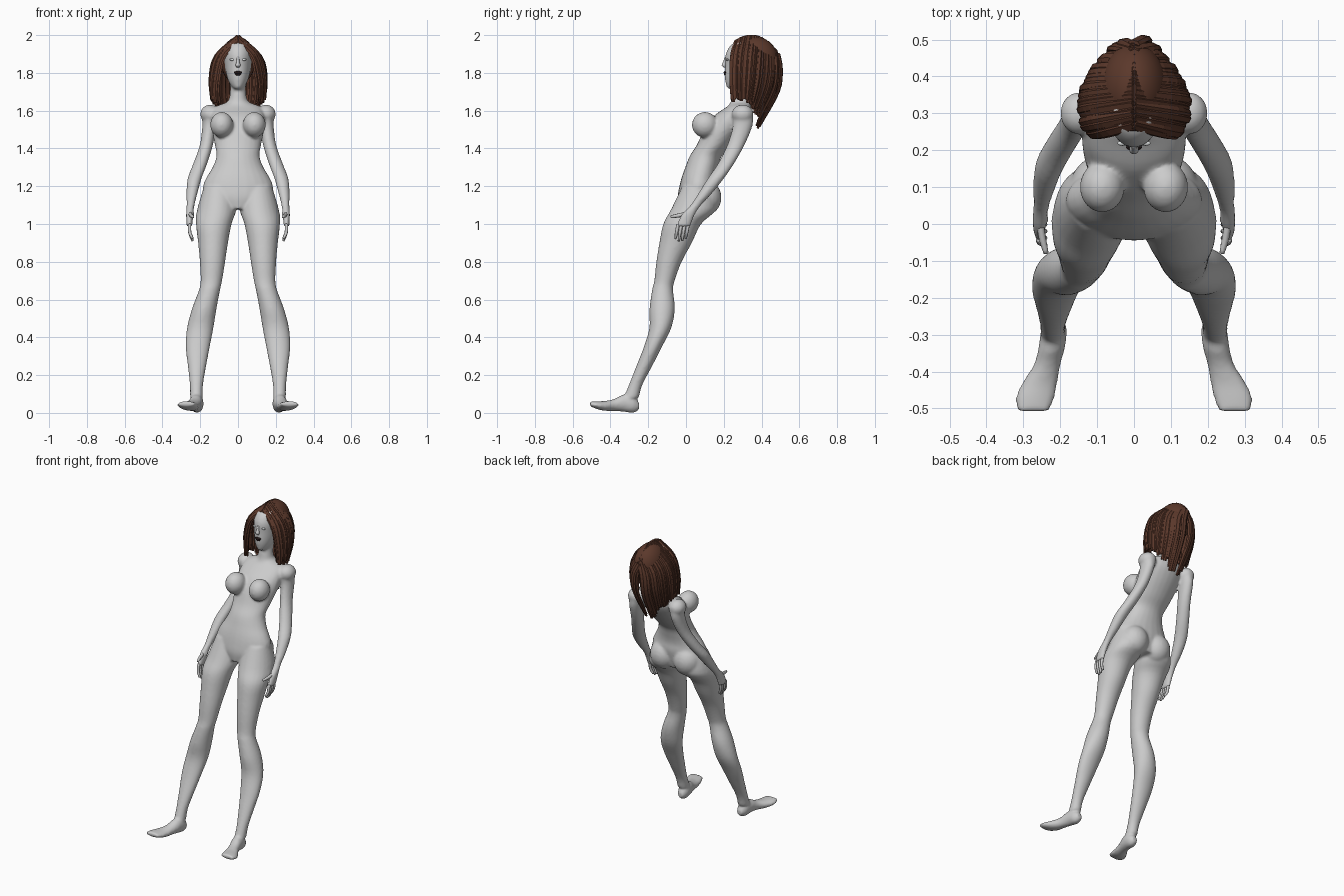
import bpy
import bmesh
import random
from math import cos, sin, tau
from mathutils import Vector, Matrix

random.seed(4)
cube = bpy.data.objects.get("Cube")
if cube:
    bpy.data.objects.remove(cube, do_unlink=True)


def material(name, colour):
    mat = bpy.data.materials.new(name)
    mat.use_nodes = True
    mat.diffuse_color = (*colour, 1)
    mat.node_tree.nodes["Principled BSDF"].inputs["Base Color"].default_value = (*colour, 1)
    return mat


GREY = material("pale grey", (0.6, 0.6, 0.6))
BROWN = material("hair brown", (0.105, 0.04, 0.024))
DARK = material("lip black", (0.015, 0.008, 0.008))
WHITE = material("eye white", (0.75, 0.77, 0.77))


def catmull(keys, steps):
    """Smooth list of vectors running through the keys."""
    keys = [Vector(k) for k in keys]
    pts = [keys[0] * 2 - keys[1]] + keys + [keys[-1] * 2 - keys[-2]]
    out = []
    for a, b, c, d in zip(pts, pts[1:], pts[2:], pts[3:]):
        for i in range(steps):
            t = i / steps
            out.append((b * 2 + (c - a) * t + (a * 2 - b * 5 + c * 4 - d) * t ** 2
                        + (b * 3 - a - c * 3 + d) * t ** 3) / 2)
    return out + [keys[-1]]


def skin(bm, frames, sides):
    """Bridge elliptical rings given as (centre, u, v) and cap the ends."""
    rings = [[bm.verts.new(c + u * cos(tau * i / sides) + v * sin(tau * i / sides))
              for i in range(sides)] for c, u, v in frames]
    for r, q in zip(rings, rings[1:]):
        for i in range(sides):
            j = (i + 1) % sides
            bm.faces.new((r[i], r[j], q[j], q[i]))
    bm.faces.new(rings[0])
    bm.faces.new(rings[-1])


def loft(bm, keys, side=1, axis="z", steps=4, sides=24):
    """Keys are x, y, z, half width, half depth (or half height along y)."""
    second = Vector((0, 1, 0)) if axis == "z" else Vector((0, 0, 1))
    frames = []
    for x, y, z, a, b in catmull(keys, steps):
        frames.append((Vector((x * side, y, z)), Vector((a, 0, 0)), second * b))
    skin(bm, frames, sides)


def ball(bm, centre, radii, side=1):
    place = Matrix.Translation((centre[0] * side, centre[1], centre[2]))
    bmesh.ops.create_uvsphere(bm, u_segments=24, v_segments=14, radius=1,
                              matrix=place @ Matrix.Diagonal((*radii, 1)))


def tube(bm, points, width, thick, centre, sides=6):
    """Flattened tube whose broad side faces away from the centre."""
    frames = []
    for i, p in enumerate(points):
        t = (points[min(i + 1, len(points) - 1)] - points[max(i - 1, 0)]).normalized()
        u = t.cross(p - centre).normalized()
        taper = 1 - 0.35 * (i / (len(points) - 1)) ** 3
        frames.append((p, u * width * taper, u.cross(t) * thick * taper))
    skin(bm, frames, sides)


def finish(name, bm, mat, smooth=True):
    bmesh.ops.recalc_face_normals(bm, faces=bm.faces)
    mesh = bpy.data.meshes.new(name)
    bm.to_mesh(mesh)
    bm.free()
    mesh.materials.append(mat)
    obj = bpy.data.objects.new(name, mesh)
    bpy.context.collection.objects.link(obj)
    for p in mesh.polygons:
        p.use_smooth = smooth
    return obj


# Body: overlapping limbs fused into one skin
torso = [(0.05, 1.08, 0.08, 0.09), (0.055, 1.14, 0.17, 0.1), (0.065, 1.2, 0.185, 0.1),
         (0.07, 1.25, 0.165, 0.092), (0.083, 1.3, 0.135, 0.087), (0.105, 1.36, 0.114, 0.085),
         (0.15, 1.42, 0.123, 0.092), (0.2, 1.5, 0.138, 0.105), (0.245, 1.57, 0.14, 0.1),
         (0.28, 1.62, 0.12, 0.065), (0.288, 1.645, 0.06, 0.052), (0.29, 1.68, 0.044, 0.045),
         (0.3, 1.73, 0.042, 0.045), (0.31, 1.79, 0.045, 0.05)]
head = [(0.25, 1.715, 0.02, 0.03), (0.275, 1.74, 0.043, 0.064), (0.292, 1.78, 0.059, 0.087),
        (0.313, 1.84, 0.071, 0.106), (0.32, 1.9, 0.075, 0.11), (0.325, 1.95, 0.062, 0.085),
        (0.33, 1.975, 0.03, 0.04)]
leg = [(0.1, 0.06, 1.2, 0.08, 0.08), (0.112, 0.04, 1.08, 0.103, 0.118),
       (0.128, -0.02, 1, 0.094, 0.1), (0.132, -0.055, 0.9, 0.079, 0.086),
       (0.135, -0.09, 0.8, 0.067, 0.067), (0.141, -0.114, 0.7, 0.057, 0.054),
       (0.151, -0.124, 0.65, 0.056, 0.056), (0.179, -0.126, 0.55, 0.065, 0.067),
       (0.2, -0.136, 0.45, 0.07, 0.058), (0.213, -0.175, 0.35, 0.064, 0.048),
       (0.217, -0.22, 0.25, 0.049, 0.042), (0.22, -0.266, 0.15, 0.035, 0.036),
       (0.22, -0.29, 0.08, 0.034, 0.04)]
foot = [(0.215, -0.248, 0.036, 0.018, 0.02), (0.217, -0.28, 0.045, 0.034, 0.045),
        (0.222, -0.33, 0.052, 0.036, 0.046), (0.235, -0.38, 0.042, 0.036, 0.032),
        (0.255, -0.43, 0.037, 0.048, 0.026), (0.268, -0.47, 0.041, 0.053, 0.021),
        (0.274, -0.508, 0.048, 0.045, 0.013)]
arm = [(0.145, 0.3, 1.59, 0.045, 0.055), (0.152, 0.3, 1.52, 0.037, 0.052),
       (0.167, 0.265, 1.42, 0.035, 0.046), (0.2, 0.212, 1.32, 0.037, 0.043),
       (0.23, 0.157, 1.24, 0.037, 0.043), (0.244, 0.1, 1.16, 0.029, 0.036),
       (0.251, 0.052, 1.1, 0.021, 0.028), (0.256, 0.012, 1.05, 0.019, 0.036),
       (0.257, -0.015, 0.985, 0.015, 0.037)]

bm = bmesh.new()
for keys in (torso, head):
    loft(bm, [(0, *k) for k in keys])
for s in (1, -1):
    loft(bm, leg, s)
    loft(bm, foot, s, axis="y")
    loft(bm, arm, s)
    ball(bm, (0.148, 0.3, 1.582), (0.052, 0.058, 0.05), s)       # shoulder
    ball(bm, (0.086, 0.1, 1.525), (0.061, 0.069, 0.068), s)      # chest
    ball(bm, (0.085, 0.1, 1.14), (0.088, 0.088, 0.095), s)       # seat
body = finish("body", bm, GREY)
remesh = body.modifiers.new("fuse", "REMESH")
remesh.mode = "VOXEL"
remesh.voxel_size = 0.008
remesh.use_smooth_shade = True
soften = body.modifiers.new("soften", "SMOOTH")
soften.factor = 0.5
soften.iterations = 6

# Hands: four fingers and a thumb
for s, label in ((1, "left"), (-1, "right")):
    bm = bmesh.new()
    for i in range(4):
        y = 0.012 - i * 0.018
        drop = 0.905 + 0.012 * abs(i - 1.6)
        path = catmull([(0.257 * s, y, 1.0), (0.255 * s, y - 0.008, 0.955),
                        (0.24 * s, y - 0.014, drop)], 4)
        tube(bm, path, 0.009, 0.009, Vector((0, y, 0.95)), 8)
    thumb = catmull([(0.255 * s, 0.005, 1.055), (0.248 * s, -0.04, 1.045),
                     (0.238 * s, -0.08, 1.038)], 4)
    tube(bm, thumb, 0.011, 0.01, Vector((0, 0, 1.05)), 8)
    finish(label + "_fingers", bm, GREY)

# Face details
bm = bmesh.new()
loft(bm, [(0, 0.214, 1.885, 0.007, 0.008), (0, 0.207, 1.86, 0.008, 0.01),
          (0, 0.202, 1.84, 0.013, 0.013), (0, 0.208, 1.828, 0.008, 0.006)], sides=12)
finish("nose", bm, GREY)
bm = bmesh.new()
ball(bm, (0, 0.208, 1.802), (0.022, 0.009, 0.008))
ball(bm, (0, 0.209, 1.794), (0.016, 0.009, 0.009))
finish("lips", bm, DARK)
for s, label in ((1, "left"), (-1, "right")):
    bm = bmesh.new()
    ball(bm, (0.031, 0.219, 1.87), (0.014, 0.007, 0.006), s)
    finish(label + "_eye", bm, WHITE)

# Hair: scalp cap with locks falling from a centre parting
bm = bmesh.new()
ball(bm, (0, 0.368, 1.865), (0.092, 0.122, 0.125))
finish("hair_cap", bm, BROWN)

front = [(0, 0.262, 1.968), (0.085, 0.24, 1.89), (0.118, 0.235, 1.77), (0.125, 0.24, 1.65)]
middle = [(0, 0.38, 1.99), (0.115, 0.37, 1.88), (0.14, 0.36, 1.76), (0.128, 0.34, 1.64)]
back = [(0, 0.487, 1.9), (0.028, 0.5, 1.82), (0.03, 0.485, 1.7), (0.018, 0.385, 1.51)]


def lock_keys(a, shrink, length):
    """Blend the three guide locks; a runs from front to back."""
    weights = (2 * (a - 0.5) * (a - 1), 4 * a * (1 - a), 2 * a * (a - 0.5))
    keys = []
    for trio in zip(front, middle, back):
        p = sum((Vector(k) * w for k, w in zip(trio, weights)), Vector())
        keys.append(Vector((p.x * shrink, 0.36 + (p.y - 0.36) * shrink, p.z)))
    keys[-1] = keys[-2].lerp(keys[-1], length)
    return keys


bm = bmesh.new()
core = Vector((0, 0.36, 1.8))
for s in (1, -1):
    for shrink, count in ((1, 22), (0.87, 18)):
        for i in range(count):
            a = min(max((i + random.uniform(-0.25, 0.25)) / (count - 1), 0), 1)
            keys = lock_keys(a, shrink * random.uniform(0.96, 1.03), random.uniform(0.8, 1.08))
            for k in keys:
                k.x *= s
            if shrink < 1:
                keys[0].z -= 0.012
            tube(bm, catmull(keys, 4), random.uniform(0.014, 0.019), 0.009, core)
finish("hair_locks", bm, BROWN, smooth=False)
